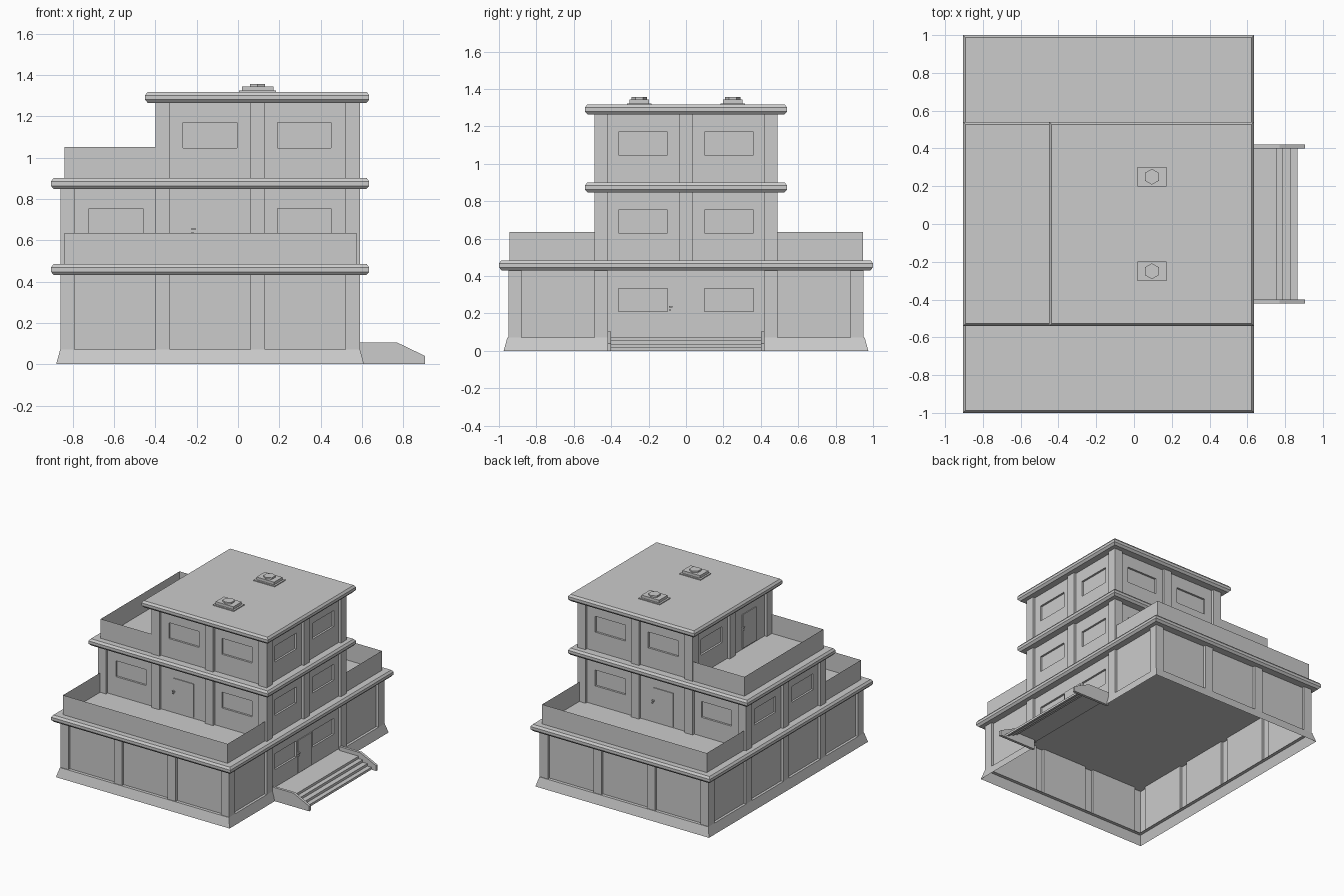
import bpy, bmesh, math
from mathutils import Vector

if "Cube" in bpy.data.objects:
    bpy.data.objects.remove(bpy.data.objects["Cube"])

PW, D = 0.07, 0.02          # pillar width, pillar depth
UP = Vector((0, 0, 1))


def finish(bm, name):
    me = bpy.data.meshes.new(name)
    bmesh.ops.remove_doubles(bm, verts=bm.verts, dist=1e-5)
    bm.to_mesh(me)
    bm.free()
    ob = bpy.data.objects.new(name, me)
    bpy.context.collection.objects.link(ob)
    return ob


def face(bm, pts):
    return bm.faces.new([bm.verts.new(p) for p in pts])


def loft(bm, rings, bottom=False, top=False, closed=True):
    """Skin a stack of equal-length rings."""
    for a, b in zip(rings, rings[1:]):
        n = len(a)
        for i in range(n if closed else n - 1):
            j = (i + 1) % n
            face(bm, (a[i], a[j], b[j], b[i]))
    if bottom:
        face(bm, rings[0][::-1])
    if top:
        face(bm, rings[-1])


def rect(x0, x1, y0, y1, z, inset=0.0):
    i = inset
    return [Vector(p) for p in ((x0 + i, y0 + i, z), (x1 - i, y0 + i, z),
                                (x1 - i, y1 - i, z), (x0 + i, y1 - i, z))]


def box(name, x0, x1, y0, y1, z0, z1):
    bm = bmesh.new()
    loft(bm, [rect(x0, x1, y0, y1, z0), rect(x0, x1, y0, y1, z1)], True, True)
    return finish(bm, name)


def wall(name, a, b, z0, z1, pillars, windows=(), doors=()):
    """Wall from a to b, outside on the right; positions are world coordinates."""
    a, b = Vector((*a, 0)), Vector((*b, 0))
    d = (b - a).normalized()
    inward = UP.cross(d)
    axis = 0 if abs(d.x) > 0.5 else 1
    loc = lambda lo, w: sorted(((lo - a[axis]) * d[axis], (lo + w - a[axis]) * d[axis]))
    P = lambda t, dep, z: a + d * t + inward * dep + UP * z
    Q = lambda t0, t1, dep, za, zb: [P(t0, dep, za), P(t1, dep, za), P(t1, dep, zb), P(t0, dep, zb)]
    bm = bmesh.new()
    cols = sorted(loc(p, PW) for p in pillars)
    holes = [(*loc(w, 0.26), z1 - 0.22, z1 - 0.097, 0.015) for w in windows]
    holes += [(*loc(c - 0.085, 0.17), z0 + 0.008, z1 - 0.097, -0.006) for c in doors]
    holes.sort()
    for s, e in cols:
        face(bm, Q(s, e, 0, z0, z1))
    for (_, s), (e, _) in zip(cols, cols[1:]):
        face(bm, (P(s, 0, z0), P(s, D, z0), P(s, D, z1), P(s, 0, z1)))
        face(bm, (P(e, D, z0), P(e, 0, z0), P(e, 0, z1), P(e, D, z1)))
        inside = [h for h in holes if s < h[0] < e]
        if not inside:
            face(bm, Q(s, e, D, z0, z1))
        cuts = [s] + [(g[1] + h[0]) / 2 for g, h in zip(inside, inside[1:])] + [e]
        for h, c0, c1 in zip(inside, cuts, cuts[1:]):
            t0, t1, h0, h1, rec = h
            loft(bm, [Q(c0, c1, D, z0, z1), Q(t0, t1, D, h0, h1),
                      Q(t0, t1, D + rec, h0, h1)], top=True)
    # door handles: plate and lever
    for c in doors:
        t0 = loc(c - 0.085, 0.17)[0]
        zh = z1 - 0.2
        for za, zb, w in ((zh - 0.016, zh - 0.01, 0.01), (zh, zh + 0.008, 0.02)):
            q = lambda dep: Q(t0 - 0.006, t0 - 0.006 + w, dep, za, zb)
            loft(bm, [q(D), q(D - 0.016)], top=True)
    finish(bm, name)


def storey(name, x0, x1, y0, y1, z0, z1, xp, yp, front=((), ()), right=((), ()),
           back=((), ()), left=((), ()), right_pillars=None):
    wall(name + "_front_wall", (x0, y0), (x1, y0), z0, z1, xp, *front)
    wall(name + "_right_wall", (x1, y0), (x1, y1), z0, z1, right_pillars or yp, *right)
    wall(name + "_back_wall", (x1, y1), (x0, y1), z0, z1, xp, *back)
    wall(name + "_left_wall", (x0, y1), (x0, y0), z0, z1, yp, *left)


def cornice(name, x0, x1, y, z, ceiling):
    """Chamfered slab; without a ceiling the underside is only the overhang."""
    bm = bmesh.new()
    prof = ((0.014, 0), (0, 0.016), (0, 0.037), (0.012, 0.053))
    if not ceiling:
        prof = ((0.07, 0),) + prof
    loft(bm, [rect(x0, x1, -y, y, z + h, i) for i, h in prof], ceiling, True)
    finish(bm, name)


def parapet(name, path, z0, z1):
    bm = bmesh.new()
    for p, q in zip(path, path[1:]):
        face(bm, ((*p, z0), (*q, z0), (*q, z1), (*p, z1)))
    finish(bm, name)


# Storeys
X0, X1, XT = -0.86, 0.59, -0.40
xp = [-0.86, -0.40, 0.06, 0.52]
yp = [-0.49, -0.035, 0.42]
yw = (-0.36, 0.10)
storey("ground", X0, X1, -0.95, 0.95, 0.072, 0.431, xp, [-0.95, *yp, 0.88],
       right=(yw, (0,)), right_pillars=[-0.95, -0.49, 0.42, 0.88])
mid = ((-0.72, 0.19), (-0.135,))
storey("middle", X0, X1, -0.49, 0.49, 0.484, 0.85, xp, yp,
       front=mid, back=mid, right=(yw, ()), left=(yw, ()))
top = ((-0.265, 0.19), ())
storey("upper", XT, X1, -0.49, 0.49, 0.9, 1.267, xp[1:], yp,
       front=top, back=top, right=(yw, ()), left=((0.10,), (-0.23,)))

# Plinth with sloped face and top ledge, open behind the steps
bm = bmesh.new()
rings = []
for i, z in ((0, 0), (0.02, 0.072), (0.045, 0.072)):
    a, b, c, d = rect(-0.88, 0.61, -0.975, 0.975, z, i)
    rings.append([Vector((c.x, 0.41, z)), c, d, a, b, Vector((b.x, -0.41, z))])
loft(bm, rings, closed=False)
finish(bm, "plinth")

# Slabs with chamfered edges
cornice("ground_cornice", -0.905, 0.635, 1.0, 0.431, True)
cornice("middle_cornice", -0.905, 0.635, 0.54, 0.847, False)
cornice("roof", -0.45, 0.635, 0.54, 1.264, False)

# Terrace parapets
for n, s in (("front", -1), ("back", 1)):
    parapet(n + "_parapet", [(-0.84, s * 0.47), (-0.84, s * 0.945),
                             (0.573, s * 0.945), (0.573, s * 0.47)], 0.484, 0.635)
parapet("side_parapet", [(XT + D, 0.483), (-0.84, 0.483), (-0.84, -0.483), (XT + D, -0.483)], 0.9, 1.05)

# Entrance steps and side cheeks
bm = bmesh.new()
prof = [(0.57, 0.075)]
for x, z in ((0.755, 0.075), (0.79, 0.056), (0.83, 0.037), (0.865, 0.018)):
    prof += [(x, z), (x, z - 0.019 if z > 0.02 else 0)]
for (xa, za), (xb, zb) in zip(prof, prof[1:]):
    face(bm, ((xa, -0.41, za), (xb, -0.41, zb), (xb, 0.41, zb), (xa, 0.41, za)))
finish(bm, "entrance_steps")
for n, y in (("front", -0.42), ("back", 0.40)):
    bm = bmesh.new()
    side = ((0.59, 0), (0.905, 0), (0.905, 0.04), (0.77, 0.105), (0.59, 0.105))
    loft(bm, [[Vector((x, y + w, z)) for x, z in side] for w in (0.02, 0)], True, True)
    finish(bm, n + "_step_cheek")

# Roof vents
for n, y in (("front", -0.25), ("back", 0.25)):
    cx = 0.095
    box(n + "_vent_base", cx - 0.09, cx + 0.09, y - 0.065, y + 0.065, 1.31, 1.324)
    box(n + "_vent_box", cx - 0.076, cx + 0.076, y - 0.051, y + 0.051, 1.324, 1.345)
    bm = bmesh.new()
    loft(bm, [[Vector((cx + 0.042 * math.sin(-k * math.pi / 3), y + 0.042 * math.cos(k * math.pi / 3), z))
               for k in range(6)] for z in (1.345, 1.357)], top=True)
    finish(bm, n + "_vent_cap")
